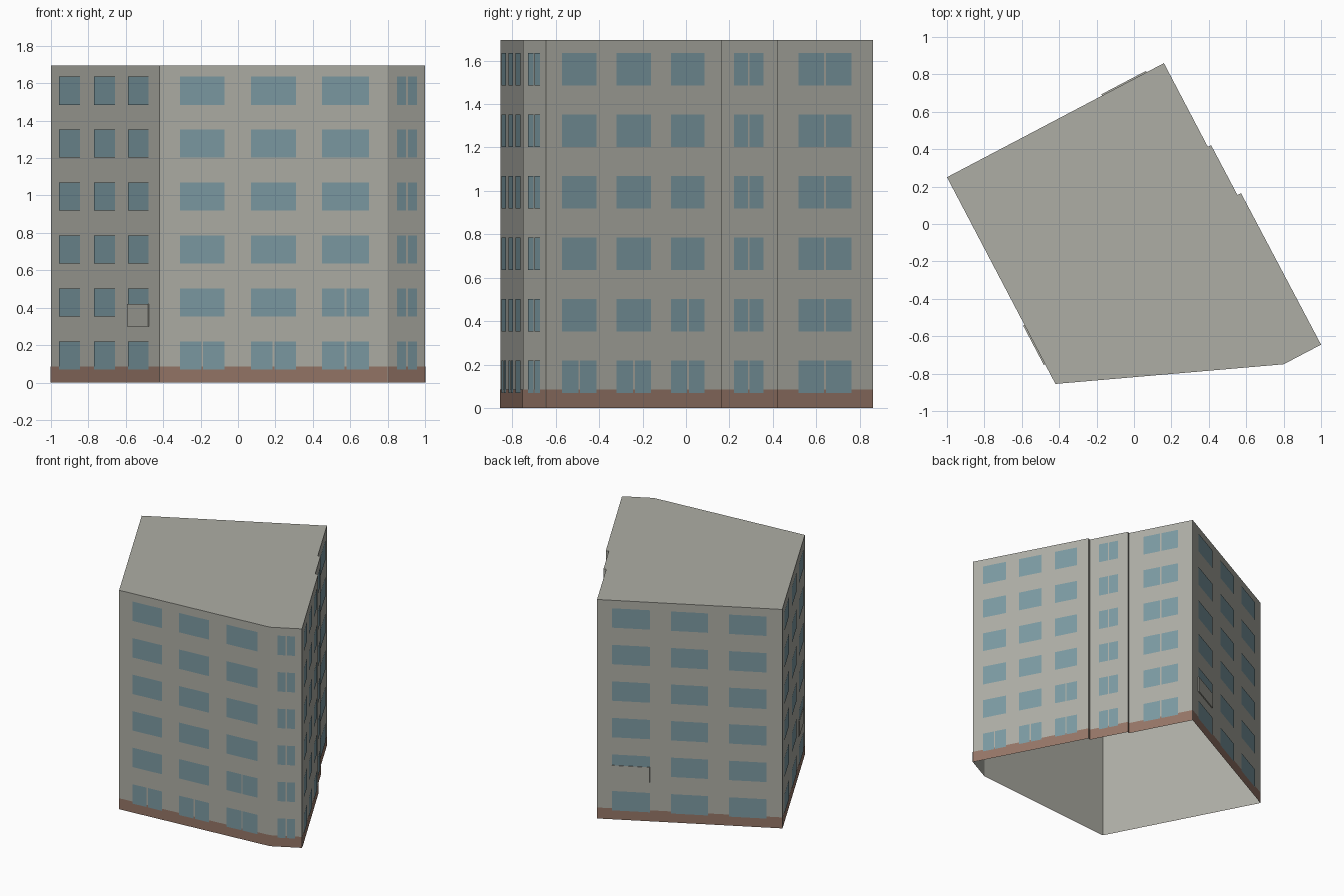
import bpy, bmesh
from mathutils import Vector

if "Cube" in bpy.data.objects:
    bpy.data.objects.remove(bpy.data.objects["Cube"])

HEIGHT, BASE_TOP = 1.695, 0.085
ROW_START, ROW_STEP, WINDOW_HEIGHT, ROWS = 0.07, 0.283, 0.15, 6
ALL_ROWS = range(ROWS)


def material(name, colour):
    m = bpy.data.materials.new(name)
    m.use_nodes = True
    m.diffuse_color = (*colour, 1)
    m.node_tree.nodes["Principled BSDF"].inputs["Base Color"].default_value = (*colour, 1)
    return m


wall_grey = material("wall grey", (0.42, 0.42, 0.375))
base_brown = material("base brown", (0.30, 0.18, 0.135))
glass_blue = material("glass blue", (0.20, 0.32, 0.36))


def make_object(name, bm, mat):
    mesh = bpy.data.meshes.new(name)
    bm.to_mesh(mesh)
    bm.free()
    mesh.materials.append(mat)
    obj = bpy.data.objects.new(name, mesh)
    bpy.context.collection.objects.link(obj)


# Footprint corners, counter-clockwise, with two small steps on the right side
corners = [Vector(p) for p in (
    (-0.42, -0.855), (0.80, -0.75), (1.0, -0.645), (0.572, 0.165), (0.553, 0.155),
    (0.412, 0.422), (0.395, 0.412), (0.16, 0.86), (-1.0, 0.25))]
walls = list(zip(corners, corners[1:] + corners[:1]))
FRONT, CHAMFER, RIGHT, RIGHT_MID, RIGHT_BACK, BACK, LEFT = 0, 1, 2, 4, 6, 7, 8


def panel(bm, wall, start, end, low, high, offset):
    """Flat plate on a wall, between two fractions of its length."""
    a, b = walls[wall]
    along = b - a
    out = Vector((along.y, -along.x)).normalized() * offset
    p, q = a + along * start + out, a + along * end + out
    return bm.faces.new([bm.verts.new((v.x, v.y, z))
                         for v, z in ((p, low), (q, low), (q, high), (p, high))])


# Shell: walls and flat roof, open underneath
bm = bmesh.new()
lower = [bm.verts.new((c.x, c.y, 0)) for c in corners]
upper = [bm.verts.new((c.x, c.y, HEIGHT)) for c in corners]
for i in range(len(corners)):
    j = (i + 1) % len(corners)
    bm.faces.new((lower[i], lower[j], upper[j], upper[i]))
bm.faces.new(upper)
make_object("building_shell", bm, wall_grey)

# Base band around the foot of every wall
bm = bmesh.new()
for w in range(len(walls)):
    panel(bm, w, 0, 1, 0, BASE_TOP, 0.002)
make_object("base_band", bm, base_brown)

# Window columns: wall, start, end, rows split into two panes
columns = [
    (FRONT, 0.09, 0.285, [0]), (FRONT, 0.40, 0.598, [0]), (FRONT, 0.713, 0.918, [0, 1]),
    (CHAMFER, 0.24, 0.78, ALL_ROWS),
    (RIGHT, 0.09, 0.285, [0]), (RIGHT, 0.40, 0.595, [0]), (RIGHT, 0.71, 0.90, [0, 1]),
    (RIGHT_MID, 0.24, 0.75, ALL_ROWS),
    (RIGHT_BACK, 0.23, 0.775, ALL_ROWS),
    (BACK, 0.08, 0.285, []), (BACK, 0.40, 0.60, []), (BACK, 0.713, 0.915, []),
    (LEFT, 0.08, 0.275, []), (LEFT, 0.405, 0.595, []), (LEFT, 0.715, 0.905, []),
]
bm = bmesh.new()
for wall, start, end, split_rows in columns:
    length = (walls[wall][1] - walls[wall][0]).length
    for row in ALL_ROWS:
        low = ROW_START + row * ROW_STEP
        high = low + WINDOW_HEIGHT
        if row in split_rows:
            middle, gap = (start + end) / 2, 0.005 / length
            panel(bm, wall, start, middle - gap, low, high, 0.004)
            panel(bm, wall, middle + gap, end, low, high, 0.004)
        else:
            panel(bm, wall, start, end, low, high, 0.004)
make_object("windows", bm, glass_blue)

# Thin parapet plates hiding the foot of one window on the back and one on the left
for name, wall, start, end in (("back_parapet", BACK, 0.08, 0.285),
                               ("left_parapet", LEFT, 0.715, 0.905)):
    bm = bmesh.new()
    face = panel(bm, wall, start, end, 0.30, 0.42, 0)
    bm.normal_update()
    out = face.normal * 0.008
    extruded = bmesh.ops.extrude_face_region(bm, geom=[face])["geom"]
    bmesh.ops.translate(bm, vec=out, verts=[g for g in extruded if isinstance(g, bmesh.types.BMVert)])
    bmesh.ops.recalc_face_normals(bm, faces=bm.faces)
    make_object(name, bm, wall_grey)
